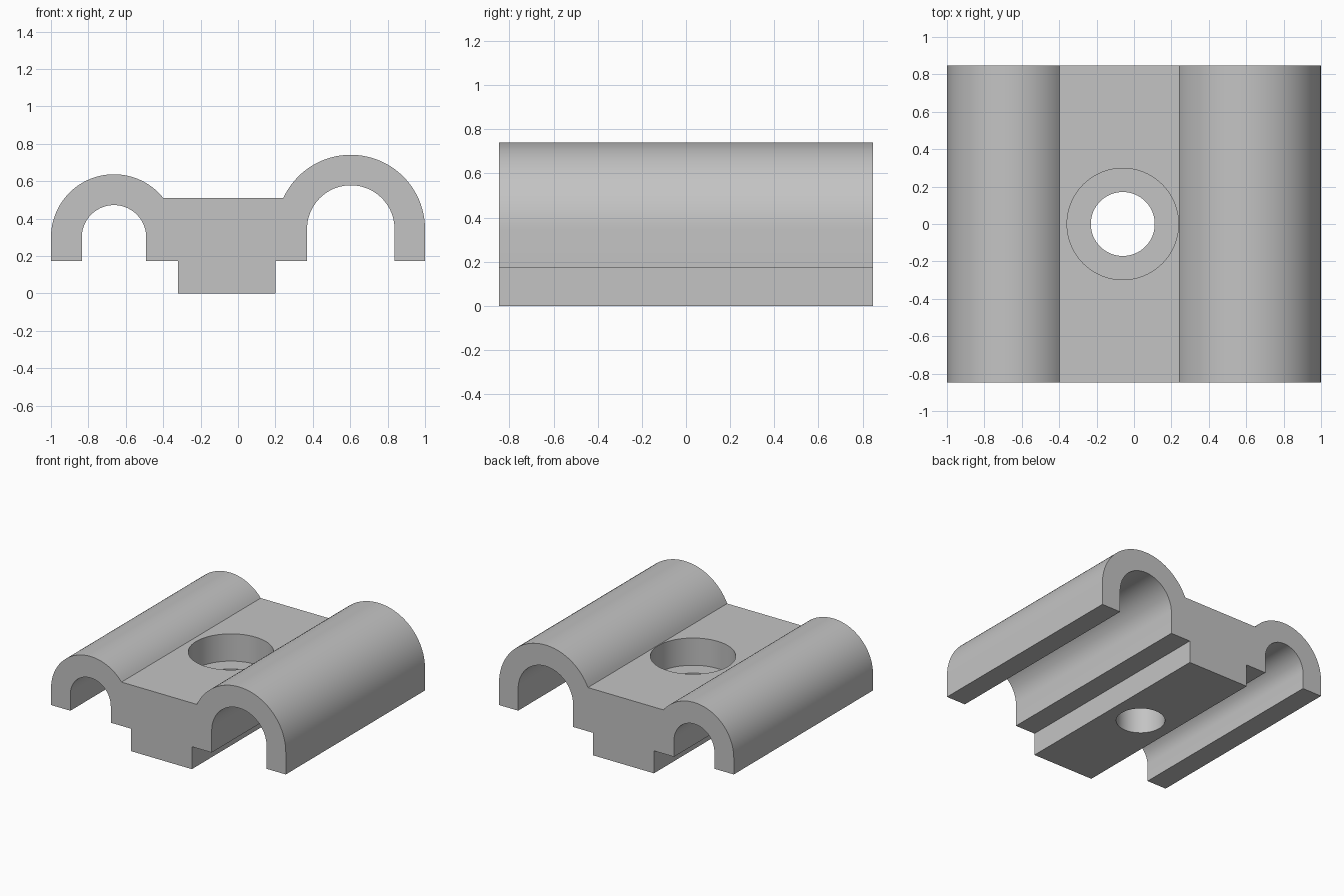
import bpy, bmesh
from math import sin, cos, pi, asin, radians

scene_cube = bpy.data.objects.get("Cube")
if scene_cube:
    bpy.data.objects.remove(scene_cube, do_unlink=True)

HALF_DEPTH = 0.847
FOOT_Z, DECK_Z = 0.173, 0.51
HOLE_X = -0.06

grey = bpy.data.materials.new("plain grey")
grey.use_nodes = True
colour = (0.55, 0.55, 0.55, 1)
grey.diffuse_color = colour
grey.node_tree.nodes["Principled BSDF"].inputs["Base Color"].default_value = colour


def arc(cx, cz, r, start, end, steps=40):
    """Points along an arc in the x-z plane."""
    angles = [start + (end - start) * i / steps for i in range(steps + 1)]
    return [(cx + r * cos(a), cz + r * sin(a)) for a in angles]


def make_object(name, bm):
    bmesh.ops.recalc_face_normals(bm, faces=bm.faces)
    mesh = bpy.data.meshes.new(name)
    bm.to_mesh(mesh)
    bm.free()
    mesh.materials.append(grey)
    obj = bpy.data.objects.new(name, mesh)
    bpy.context.collection.objects.link(obj)
    return obj


def channel(cx, cz, r):
    """Round-topped groove, open at the bottom, traced from left to right."""
    return [(cx - r, FOOT_Z)] + arc(cx, cz, r, pi, 0) + [(cx + r, FOOT_Z)]


# Clamp body: two tube saddles joined by a flat deck with a rib underneath
small_x, small_z, small_r = -0.663, 0.30, 0.337
large_x, large_z, large_r = 0.603, 0.344, 0.397
rib = [(-0.32, FOOT_Z), (-0.32, 0), (0.20, 0), (0.20, FOOT_Z)]
small_meet = asin((DECK_Z - small_z) / small_r)
large_meet = pi - asin((DECK_Z - large_z) / large_r)

profile = [(-1, FOOT_Z)]
profile += channel(small_x, small_z, 0.172)
profile += rib
profile += channel(large_x, large_z, 0.234)
profile += [(1, FOOT_Z)]
profile += arc(large_x, large_z, large_r, 0, large_meet)
profile += arc(small_x, small_z, small_r, small_meet, pi)

bm = bmesh.new()
end_face = bm.faces.new([bm.verts.new((x, -HALF_DEPTH, z)) for x, z in profile])
extruded = bmesh.ops.extrude_face_region(bm, geom=[end_face], use_keep_orig=True)
moved = [v for v in extruded["geom"] if isinstance(v, bmesh.types.BMVert)]
bmesh.ops.translate(bm, verts=moved, vec=(0, 2 * HALF_DEPTH, 0))
body = make_object("clamp_body", bm)

# Stepped cutter: bolt hole with a wide counterbore, spun around its axis
bm = bmesh.new()
outline = [(0, -0.2), (0.171, -0.2), (0.171, 0.30), (0.298, 0.30), (0.298, 0.9), (0, 0.9)]
verts = [bm.verts.new((HOLE_X + r, 0, z)) for r, z in outline]
edges = [bm.edges.new(pair) for pair in zip(verts, verts[1:])]
bmesh.ops.spin(bm, geom=verts + edges, cent=(HOLE_X, 0, 0), axis=(0, 0, 1),
               angle=2 * pi, steps=64, use_merge=True)
bmesh.ops.remove_doubles(bm, verts=bm.verts, dist=0.0001)
cutter = make_object("bolt_hole_cutter", bm)
cutter.hide_render = True

cut = body.modifiers.new("bolt hole", 'BOOLEAN')
cut.operation = 'DIFFERENCE'
cut.solver = 'EXACT'
cut.object = cutter

# Apply the cut, then smooth the curved surfaces and keep the edges crisp
bpy.ops.object.select_all(action='DESELECT')
body.select_set(True)
bpy.context.view_layer.objects.active = body
bpy.ops.object.modifier_apply(modifier=cut.name)
bpy.data.objects.remove(cutter, do_unlink=True)
bpy.ops.object.shade_smooth_by_angle(angle=radians(25))
